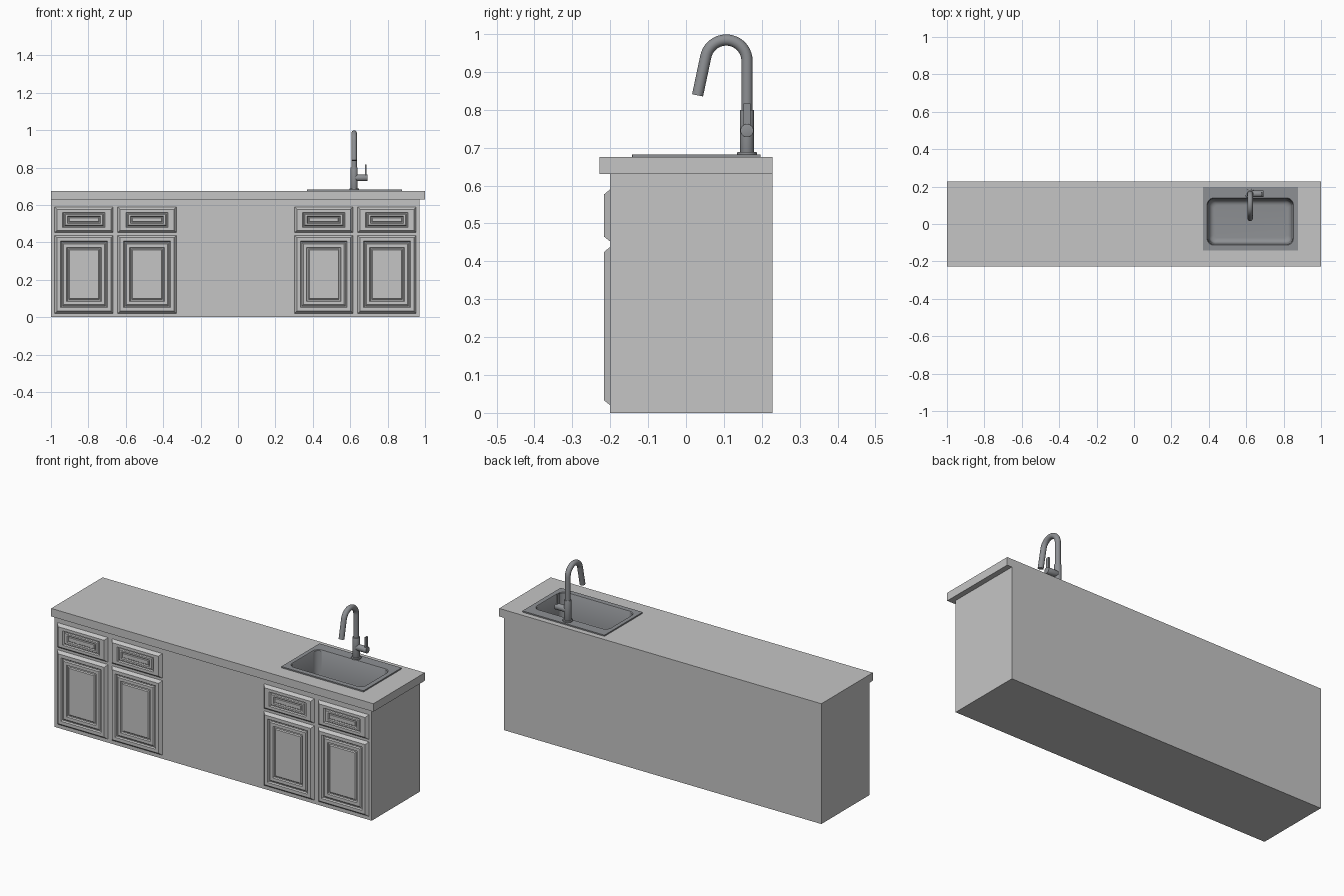
import bpy, bmesh, math
from mathutils import Vector, Matrix

if "Cube" in bpy.data.objects:
    bpy.data.objects.remove(bpy.data.objects["Cube"])


def material(name, rgb):
    m = bpy.data.materials.new(name)
    m.diffuse_color = (*rgb, 1)
    m.use_nodes = True
    m.node_tree.nodes["Principled BSDF"].inputs["Base Color"].default_value = m.diffuse_color
    return m


GREY = material("light grey", (0.56, 0.56, 0.56))
STEEL = material("dark steel", (0.27, 0.28, 0.295))


def finish(bm, name, mat, smooth=False):
    bmesh.ops.recalc_face_normals(bm, faces=bm.faces)
    me = bpy.data.meshes.new(name)
    bm.to_mesh(me)
    bm.free()
    ob = bpy.data.objects.new(name, me)
    bpy.context.collection.objects.link(ob)
    me.materials.append(mat)
    if smooth:
        shade(ob)
    return ob


def shade(ob):
    bpy.ops.object.select_all(action='DESELECT')
    ob.select_set(True)
    bpy.context.view_layer.objects.active = ob
    bpy.ops.object.shade_smooth_by_angle(angle=math.radians(35))


def box(name, lo, hi, mat, open_top=False):
    bm = bmesh.new()
    bmesh.ops.create_cube(bm, size=1)
    lo, hi = Vector(lo), Vector(hi)
    for v in bm.verts:
        v.co = Vector([(lo[i] + hi[i]) / 2 + v.co[i] * (hi[i] - lo[i]) for i in range(3)])
    if open_top:
        top = [f for f in bm.faces if f.calc_center_median().z > hi.z - 1e-4]
        bmesh.ops.delete(bm, geom=top, context='FACES_ONLY')
    return finish(bm, name, mat)


def loft(rings, cap_start=False, cap_end=True):
    bm = bmesh.new()
    loops = [[bm.verts.new(p) for p in r] for r in rings]
    n = len(loops[0])
    for a, b in zip(loops, loops[1:]):
        for i in range(n):
            j = (i + 1) % n
            bm.faces.new((a[i], a[j], b[j], b[i]))
    if cap_start:
        bm.faces.new(loops[0])
    if cap_end:
        bm.faces.new(loops[-1])
    return bm


def cylinder(name, p, q, r, mat, bevel=0.0):
    p, q = Vector(p), Vector(q)
    d = q - p
    bm = bmesh.new()
    rot = d.to_track_quat('Z', 'Y').to_matrix().to_4x4()
    bmesh.ops.create_cone(bm, cap_ends=True, segments=32, radius1=r, radius2=r,
                          depth=d.length, matrix=Matrix.Translation((p + q) / 2) @ rot)
    if bevel:
        edges = [e for e in bm.edges if any(len(f.verts) > 4 for f in e.link_faces)]
        bmesh.ops.bevel(bm, geom=edges, offset=bevel, segments=2, affect='EDGES', profile=0.5)
    return finish(bm, name, mat, True)


# cabinet carcass and worktop with a sink cut-out
box("cabinet_body", (-1, -0.2, 0), (0.97, 0.228, 0.63), GREY, open_top=True)
top = box("worktop", (-1, -0.228, 0.63), (1, 0.228, 0.675), GREY)
cutter = box("sink_cutter", (0.382, -0.122, 0.5), (0.862, 0.148, 0.8), GREY)
mod = top.modifiers.new("sink_hole", 'BOOLEAN')
mod.object, mod.operation, mod.solver = cutter, 'DIFFERENCE', 'EXACT'
bpy.context.view_layer.objects.active = top
bpy.ops.object.modifier_apply(modifier=mod.name)
bpy.data.objects.remove(cutter)


# moulded door and drawer fronts: nested rectangles (x inset, z inset, height)
def front(name, x0, x1, z0, z1, steps):
    rings = []
    for ix, iz, d in steps:
        y = -0.2 - d
        rings.append([(x0 + ix, y, z0 + iz), (x1 - ix, y, z0 + iz),
                      (x1 - ix, y, z1 - iz), (x0 + ix, y, z1 - iz)])
    finish(loft(rings), name, GREY)


DOOR = [(i, i, d) for i, d in ((0, 0), (0.013, 0.016), (0.031, 0.016), (0.036, 0.009),
                               (0.041, 0.009), (0.047, 0.014), (0.064, 0.014),
                               (0.068, 0.007), (0.074, 0.007), (0.079, 0.012))]
DRAWER = [(0, 0, 0), (0.013, 0.013, 0.016), (0.043, 0.029, 0.016), (0.048, 0.033, 0.009),
          (0.052, 0.037, 0.009), (0.057, 0.041, 0.014), (0.068, 0.05, 0.014),
          (0.072, 0.053, 0.007), (0.076, 0.056, 0.007), (0.08, 0.059, 0.011)]
for k, x in enumerate((-0.98, -0.643, 0.302, 0.64)):
    front(f"door_{k + 1}", x, x + 0.313, 0.02, 0.438, DOOR)
    front(f"drawer_{k + 1}", x, x + 0.313, 0.452, 0.59, DRAWER)


# sink: square rim and rounded basin
def rounded(x0, x1, y0, y1, r, z, n=8):
    pts = []
    for k, (cx, cy) in enumerate(((x1 - r, y1 - r), (x0 + r, y1 - r),
                                  (x0 + r, y0 + r), (x1 - r, y0 + r))):
        for i in range(n + 1):
            a = math.pi / 2 * (k + i / n)
            pts.append((cx + r * math.cos(a), cy + r * math.sin(a), z))
    return pts


def basin(i, z, r):
    return rounded(0.391 + i, 0.852 - i, -0.113 + i, 0.139 - i, r, z)


rings = [rounded(0.368, 0.878, -0.142, 0.197, 0.003, 0.675),
         rounded(0.368, 0.878, -0.142, 0.197, 0.003, 0.682),
         basin(0, 0.682, 0.035), basin(0.003, 0.678, 0.034), basin(0.01, 0.55, 0.034)]
for i in range(1, 7):
    a = math.pi / 2 * i / 6
    rings.append(basin(0.01 + 0.028 * (1 - math.cos(a)), 0.55 - 0.028 * math.sin(a),
                       0.034 - 0.012 * i / 6))
finish(loft(rings), "sink", STEEL, True)

# tap: flange, body, side handle and lever
X, Y = 0.621, 0.161
cylinder("tap_flange", (X, Y, 0.681), (X, Y, 0.689), 0.026, STEEL, 0.002)
cylinder("tap_body", (X, Y, 0.688), (X, Y, 0.8), 0.0185, STEEL, 0.001)
cylinder("tap_handle", (X, Y, 0.745), (0.693, Y, 0.745), 0.0175, STEEL, 0.001)
box("tap_lever", (0.679, Y - 0.0095, 0.745), (0.688, Y + 0.0095, 0.817), STEEL)

# tap spout: hooked tube
path = [(Y, 0.79), (Y, 0.929)]
for i in range(1, 21):
    a = math.radians(168) * i / 20
    path.append((0.106 + 0.055 * math.cos(a), 0.929 + 0.055 * math.sin(a)))
path.append((0.0305, 0.838))
rings = []
for i, (y, z) in enumerate(path):
    p, q = path[max(i - 1, 0)], path[min(i + 1, len(path) - 1)]
    t = Vector((0, q[0] - p[0], q[1] - p[1])).normalized()
    side = Vector((0, t.z, -t.y))
    rings.append([Vector((X, y, z)) + 0.0148 * (side * math.cos(b) + Vector((1, 0, 0)) * math.sin(b))
                  for b in (2 * math.pi * k / 24 for k in range(24))])
finish(loft(rings, cap_start=True), "tap_spout", STEEL, True)
